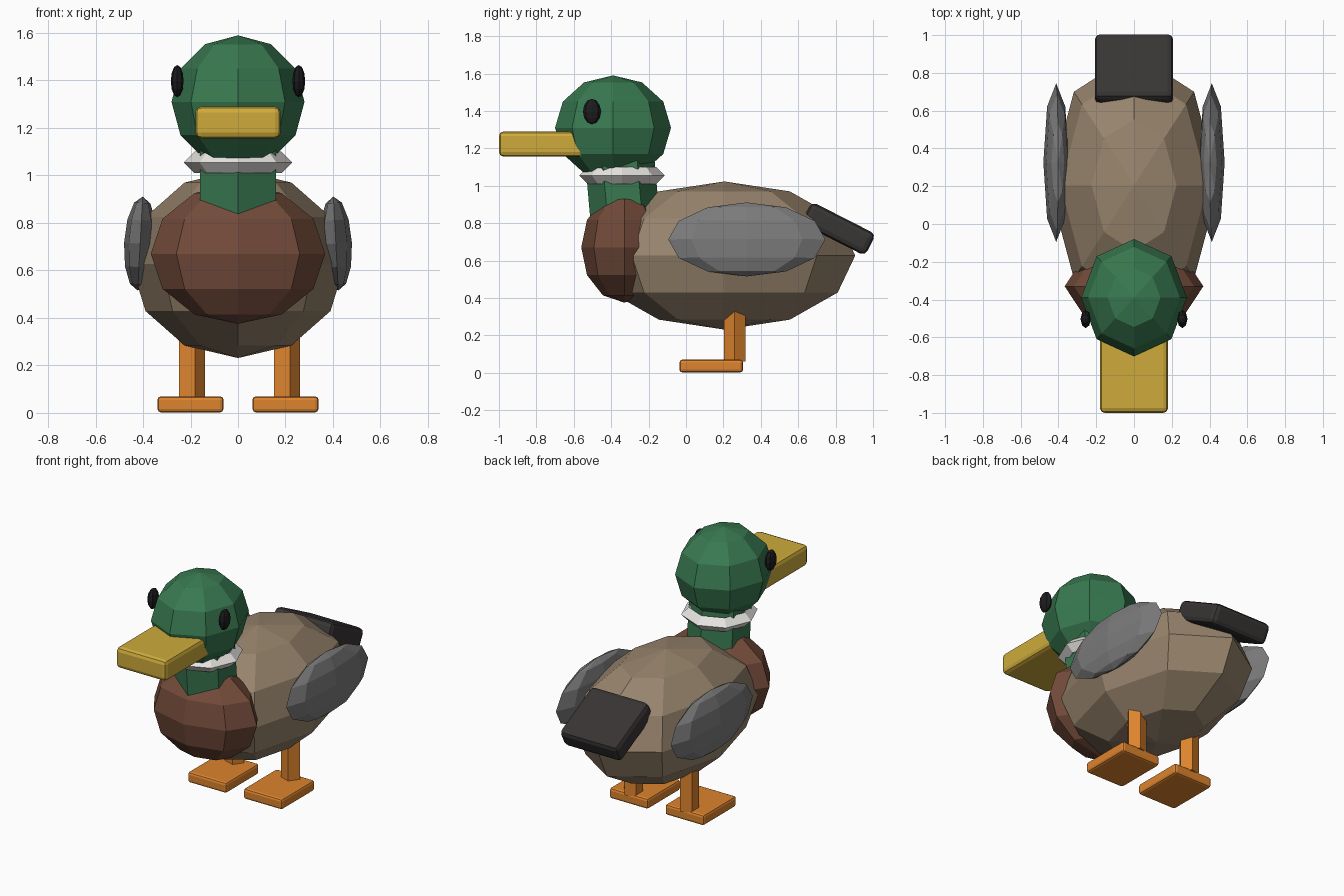
import bpy
from math import radians

if "Cube" in bpy.data.objects:
    bpy.data.objects.remove(bpy.data.objects["Cube"])


def material(name, rgb):
    m = bpy.data.materials.new(name)
    m.diffuse_color = (*rgb, 1)
    m.use_nodes = True
    m.node_tree.nodes["Principled BSDF"].inputs["Base Color"].default_value = m.diffuse_color
    return m


GREEN = material("green", (0.04, 0.19, 0.08))
BROWN = material("chestnut", (0.17, 0.07, 0.042))
TAN = material("tan", (0.31, 0.23, 0.15))
GREY = material("wing grey", (0.2, 0.2, 0.2))
DARK = material("charcoal", (0.04, 0.035, 0.035))
BLACK = material("black", (0.012, 0.011, 0.013))
YELLOW = material("yellow", (0.62, 0.41, 0.045))
ORANGE = material("orange", (0.72, 0.23, 0.027))
WHITE = material("white", (0.8, 0.79, 0.76))


def finish(name, mat, rot=(0, 0, 0)):
    ob = bpy.context.object
    ob.name = name
    ob.rotation_euler = rot
    ob.data.materials.append(mat)
    return ob


def ball(name, loc, radii, mat, rot=(0, 0, 0)):
    bpy.ops.mesh.primitive_uv_sphere_add(segments=8, ring_count=6, radius=1, location=loc)
    ob = finish(name, mat, rot)
    ob.scale = radii
    return ob


def block(name, loc, size, bevel, mat, rot=(0, 0, 0)):
    bpy.ops.mesh.primitive_cube_add(size=1, location=loc)
    ob = finish(name, mat, rot)
    for v in ob.data.vertices:
        v.co = [c * s for c, s in zip(v.co, size)]
    mod = ob.modifiers.new("rounded edges", 'BEVEL')
    mod.width = bevel
    mod.segments = 2
    return ob


def post(name, loc, sides, radius, height, mat, rot=(0, 0, 0)):
    bpy.ops.mesh.primitive_cylinder_add(vertices=sides, radius=radius, depth=height, location=loc)
    return finish(name, mat, rot)


# Body and chest
ball("body", (0, 0.205, 0.627), (0.45, 0.7, 0.396), TAN)
ball("chest", (0, -0.33, 0.67), (0.367, 0.23, 0.295), BROWN)

# Neck, collar and head
post("neck", (0, -0.34, 0.98), 6, 0.185, 0.36, GREEN, (radians(5), 0, 0))
bpy.ops.mesh.primitive_torus_add(major_segments=8, minor_segments=4, major_radius=0.183,
                                 minor_radius=0.045, location=(0, -0.342, 1.055))
finish("collar", WHITE)
ball("head", (0, -0.39, 1.31), (0.28, 0.31, 0.28), GREEN)

# Beak and tail
block("beak", (0, -0.76, 1.223), (0.36, 0.48, 0.135), 0.025, YELLOW)
block("tail", (0, 0.815, 0.77), (0.415, 0.385, 0.13), 0.03, DARK, (radians(-27), 0, 0))

# Paired parts
for side, s in (("left", 1), ("right", -1)):
    ball(side + "_eye", (s * 0.256, -0.503, 1.397), (0.027, 0.048, 0.068), BLACK)
    ball(side + "_wing", (s * 0.412, 0.325, 0.713), (0.068, 0.42, 0.198), GREY,
         (0, radians(-3 * s), 0))
    # five-sided leg with one corner pointing to +x on both sides
    post(side + "_leg", (s * 0.2, 0.26, 0.22), 5, 0.061, 0.32, ORANGE, (0, 0, radians(-90)))
    block(side + "_foot", (s * 0.2, 0.135, 0.036), (0.278, 0.34, 0.068), 0.015, ORANGE)
